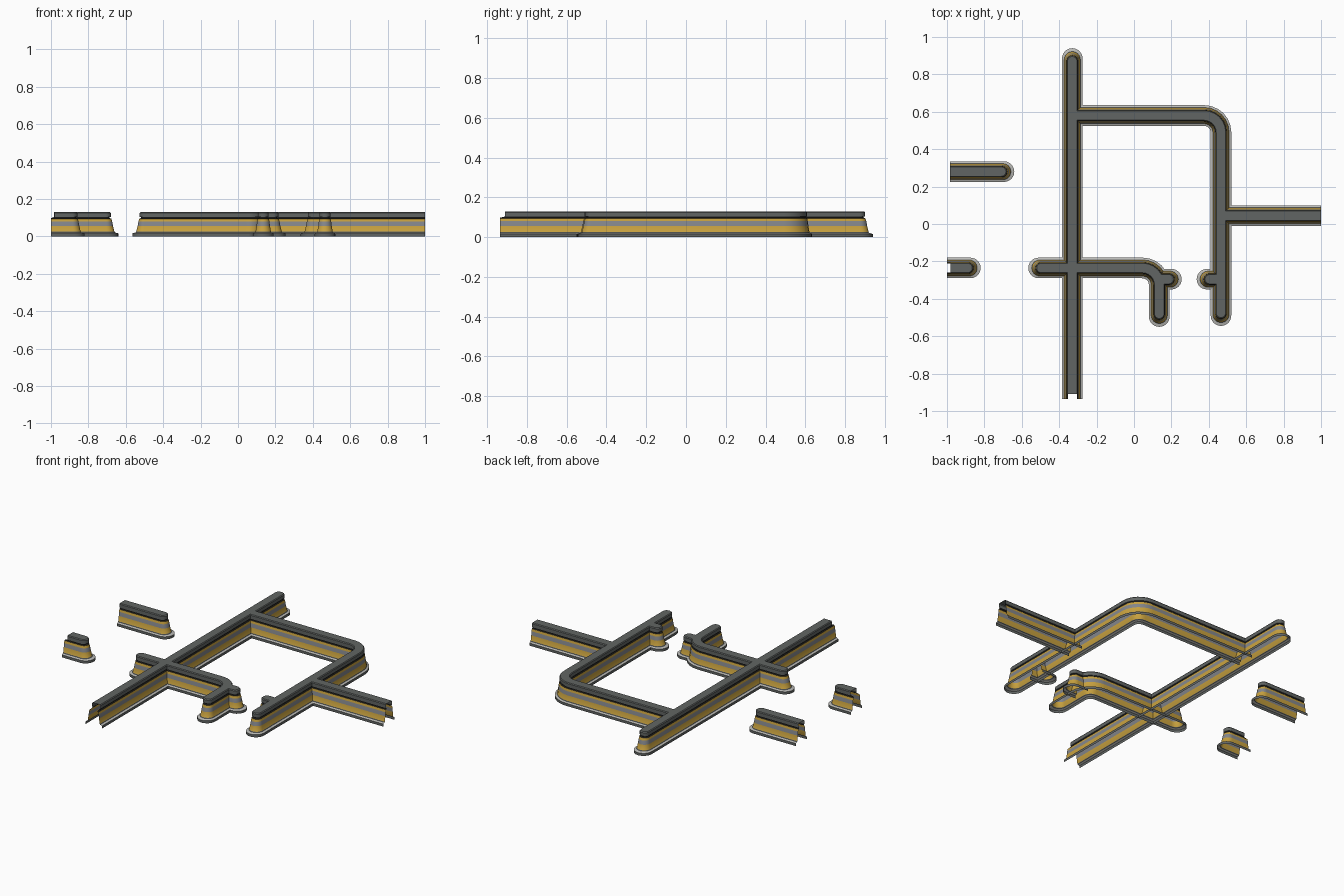
import bpy, bmesh, math
from mathutils import Vector

cube = bpy.data.objects.get("Cube")
if cube:
    bpy.data.objects.remove(cube)


def material(name, rgb):
    m = bpy.data.materials.new(name)
    m.use_nodes = True
    colour = (*rgb, 1)
    m.diffuse_color = colour
    m.node_tree.nodes["Principled BSDF"].inputs["Base Color"].default_value = colour
    return m


MATS = [
    material("dark grey", (0.12, 0.13, 0.125)),
    material("pale grey", (0.5, 0.5, 0.48)),
    material("gold", (0.58, 0.36, 0.05)),
    material("mid grey", (0.23, 0.24, 0.26)),
    material("black", (0.015, 0.015, 0.015)),
]
DARK, PALE, GOLD, GREY, BLACK = range(len(MATS))

# Wall section from the floor up: half width, height, colour of the band above
SECTION = [
    (0.055, 0.0, DARK), (0.055, 0.016, PALE), (0.043, 0.021, DARK),
    (0.041, 0.025, GOLD), (0.036, 0.056, GREY), (0.033, 0.080, GOLD),
    (0.030, 0.094, BLACK), (0.024, 0.098, BLACK), (0.024, 0.104, DARK),
    (0.029, 0.104, DARK), (0.029, 0.125, DARK), (0.025, 0.130, DARK),
]
BASE = SECTION[0][0]
ARC = 6


def bend(start, corner, end, radius=0.09):
    """Straight run, rounded right-angle corner, straight run."""
    a, c, b = Vector(start), Vector(corner), Vector(end)
    u, v = (a - c).normalized(), (b - c).normalized()
    mid = c + (u + v) * radius
    turn = [i / ARC * math.pi / 2 for i in range(ARC + 1)]
    return [a] + [mid - radius * (v * math.cos(t) + u * math.sin(t)) for t in turn] + [b]


def side_line(path, side, half, height, round_start, round_end, recess):
    """One long edge of the wall at one level, with quarter-round tips."""
    pts = []
    n = len(path)
    for i, p in enumerate(path):
        first, last = i == 0, i == n - 1
        d_in = (p - path[i - 1]).normalized() if not first else (path[1] - p).normalized()
        d_out = (path[i + 1] - p).normalized() if not last else d_in
        along = (d_in + d_out).normalized()
        across = Vector((-along.y, along.x)) * side
        if first or last:
            out = -along if first else along
            if (first and round_start) or (last and round_end):
                # Upper levels step back further at the tips
                centre = p - out * (BASE + 0.5 * (BASE - half))
                angles = [k / ARC * math.pi / 2 for k in range(ARC + 1)]
                if first:
                    angles.reverse()
                pts += [centre + half * (across * math.cos(t) + out * math.sin(t)) for t in angles]
            else:
                back = recess if height > 0.1 else 0
                pts.append(p - out * back + across * half)
        else:
            pts.append(p + across * half / along.dot(d_in))
    return [Vector((q.x, q.y, height)) for q in pts]


def wall(name, path, round_start=False, round_end=False, recess=0.0):
    path = [Vector(p) for p in path]
    bm = bmesh.new()

    def strip(row_a, row_b, mat):
        for k in range(len(row_a) - 1):
            f = bm.faces.new((row_a[k], row_a[k + 1], row_b[k + 1], row_b[k]))
            f.material_index = mat

    tops = []
    for side in (1, -1):
        below = None
        for half, z, mat in SECTION:
            line = side_line(path, side, half, z, round_start, round_end, recess)
            row = [bm.verts.new(q) for q in line]
            if below:
                strip(below, row, band)
            below, band = row, mat
        tops.append(below)
    strip(tops[0], tops[1], DARK)
    bmesh.ops.remove_doubles(bm, verts=bm.verts, dist=0.0002)
    bmesh.ops.recalc_face_normals(bm, faces=bm.faces)
    # Open shell: make sure the top faces upward
    top = max(bm.faces, key=lambda f: f.calc_center_median().z)
    if top.normal.z < 0:
        bmesh.ops.reverse_faces(bm, faces=bm.faces)
    mesh = bpy.data.meshes.new(name)
    bm.to_mesh(mesh)
    bm.free()
    for m in MATS:
        mesh.materials.append(m)
    ob = bpy.data.objects.new(name, mesh)
    bpy.context.collection.objects.link(ob)
    bpy.ops.object.select_all(action='DESELECT')
    ob.select_set(True)
    bpy.context.view_layer.objects.active = ob
    bpy.ops.object.shade_smooth_by_angle(angle=math.radians(25))


# Long wall and the room wall joined to it
wall("long_wall", [(-0.33, -0.935), (-0.33, 0.94)], round_end=True, recess=0.025)
wall("room_wall", bend((-0.33, 0.58), (0.465, 0.58), (0.465, -0.545)), round_end=True)
wall("right_wall", [(0.465, 0.045), (1.0, 0.045)])
wall("right_door_stub", [(0.465, -0.295), (0.335, -0.295)], round_end=True)

# Lower wall with its bend and door stub
wall("lower_wall", bend((-0.565, -0.235), (0.135, -0.235), (0.135, -0.55)),
     round_start=True, round_end=True)
wall("lower_door_stub", [(0.135, -0.295), (0.255, -0.295)], round_end=True)

# Detached walls on the model's right
wall("upper_loose_wall", [(-0.985, 0.28), (-0.64, 0.28)], round_end=True)
wall("lower_loose_wall", [(-1.0, -0.235), (-0.82, -0.235)], round_end=True, recess=0.02)
